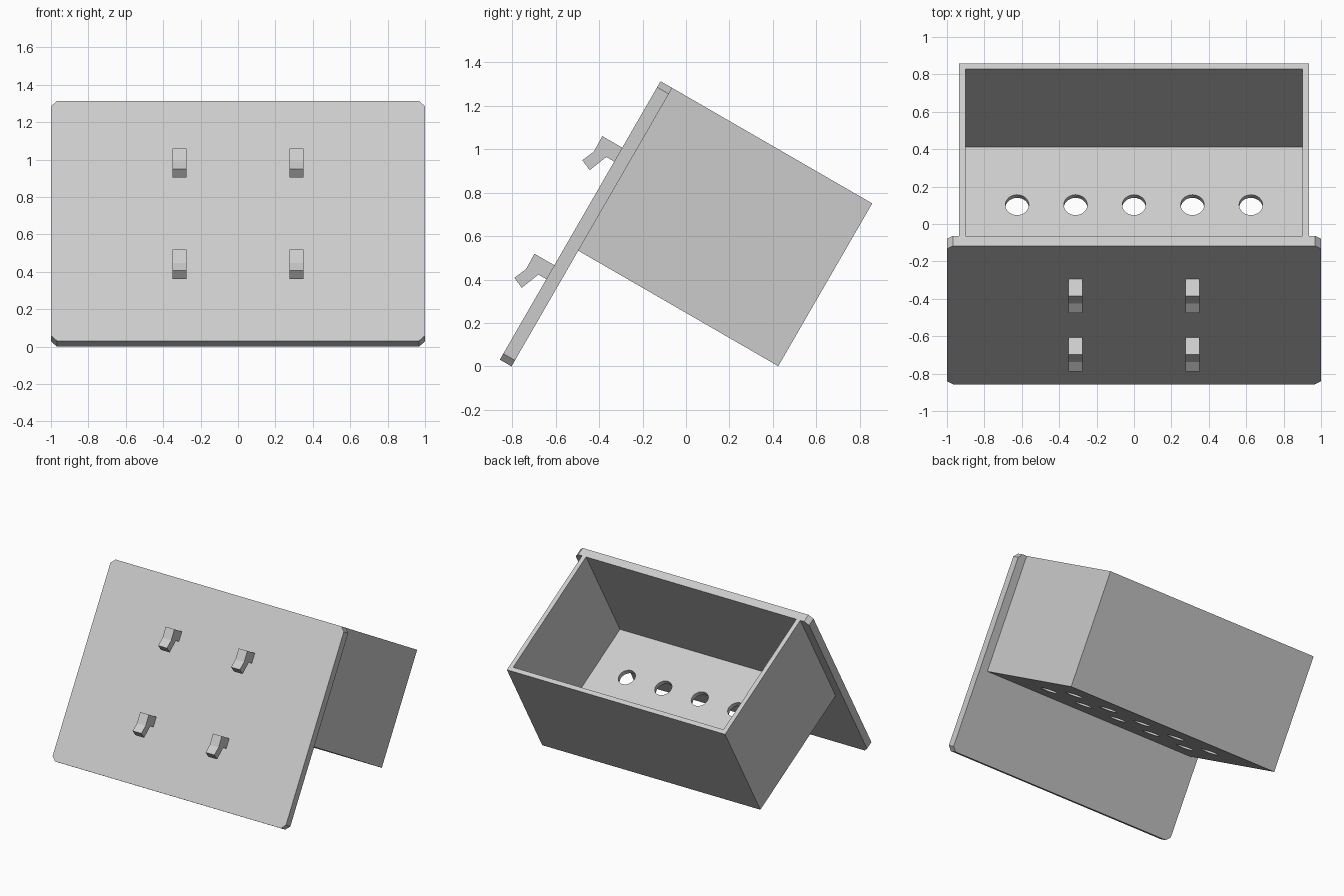
import bpy, bmesh, math
from mathutils import Matrix, Vector

if "Cube" in bpy.data.objects:
    bpy.data.objects.remove(bpy.data.objects["Cube"])

# Local frame: x across, y out of the plate's back, z up the plate; then tilted 30 degrees
TILT = Matrix.Translation((0, -0.857, 0.031)) @ Matrix.Rotation(math.radians(-30), 4, 'X')

grey = bpy.data.materials.new("light_grey")
grey.diffuse_color = (0.6, 0.6, 0.6, 1)
grey.use_nodes = True
grey.node_tree.nodes["Principled BSDF"].inputs["Base Color"].default_value = grey.diffuse_color


def finish(name, bm):
    bmesh.ops.recalc_face_normals(bm, faces=bm.faces)
    me = bpy.data.meshes.new(name)
    bm.to_mesh(me)
    bm.free()
    me.materials.append(grey)
    ob = bpy.data.objects.new(name, me)
    bpy.context.collection.objects.link(ob)
    ob.matrix_world = TILT
    return ob


def prism(name, points, offset):
    """Extrude a closed outline along an offset vector."""
    bm = bmesh.new()
    face = bm.faces.new([bm.verts.new(p) for p in points])
    ext = bmesh.ops.extrude_face_region(bm, geom=[face])
    bmesh.ops.translate(bm, vec=Vector(offset),
                        verts=[g for g in ext['geom'] if isinstance(g, bmesh.types.BMVert)])
    return finish(name, bm)


def cuboid(name, x, y0, y1, z0, z1):
    return prism(name, [(-x, y0, z0), (x, y0, z0), (x, y1, z0), (-x, y1, z0)], (0, 0, z1 - z0))


def cut(target, cutter):
    mod = target.modifiers.new("cut", 'BOOLEAN')
    mod.operation = 'DIFFERENCE'
    mod.solver = 'EXACT'
    mod.object = cutter
    cutter.hide_render = True
    bpy.context.view_layer.objects.active = target
    bpy.ops.object.modifier_apply(modifier=mod.name)
    bpy.data.objects.remove(cutter)


# Back plate with chamfered corners
W, H, T, C = 1.0, 1.48, 0.062, 0.032
prism("back_plate", [(-W + C, 0, 0), (W - C, 0, 0), (W, 0, C), (W, 0, H - C),
                     (W - C, 0, H), (-W + C, 0, H), (-W, 0, H - C), (-W, 0, C)], (0, T, 0))

# Open-topped bin, closed at the front by the plate
WALL, DEPTH, BASE = 0.034, 1.125, 0.615
box = cuboid("bin", 0.935, T, DEPTH, BASE, H)
cut(box, cuboid("cavity", 0.935 - WALL, 0, DEPTH - WALL, BASE + WALL, H + 0.2))

# Drain holes: two rows of five
STEP = 0.3125
bm = bmesh.new()
for row in (-0.5, 0.5):
    for col in range(-2, 3):
        y = (T + DEPTH - WALL) / 2 + row * STEP
        bmesh.ops.create_cone(bm, cap_ends=True, segments=32, radius1=0.063, radius2=0.063,
                              depth=0.2, matrix=Matrix.Translation((col * STEP, y, BASE)))
cut(box, finish("drain_holes", bm))
box.select_set(True)
bpy.context.view_layer.objects.active = box
bpy.ops.object.shade_smooth_by_angle(angle=math.radians(30))

# Four hanging hooks on the front of the plate
profile = [(0, 1.127), (-0.106, 1.127), (-0.104, 1.046), (-0.130, 0.985),
           (-0.078, 0.962), (-0.042, 1.053), (0, 1.053)]
for side, x in (("left", -STEP), ("right", STEP)):
    for level, drop in (("upper", 0), ("lower", 2 * STEP)):
        prism(f"{level}_{side}_hook", [(x - 0.0375, y, z - drop) for y, z in profile], (0.075, 0, 0))
